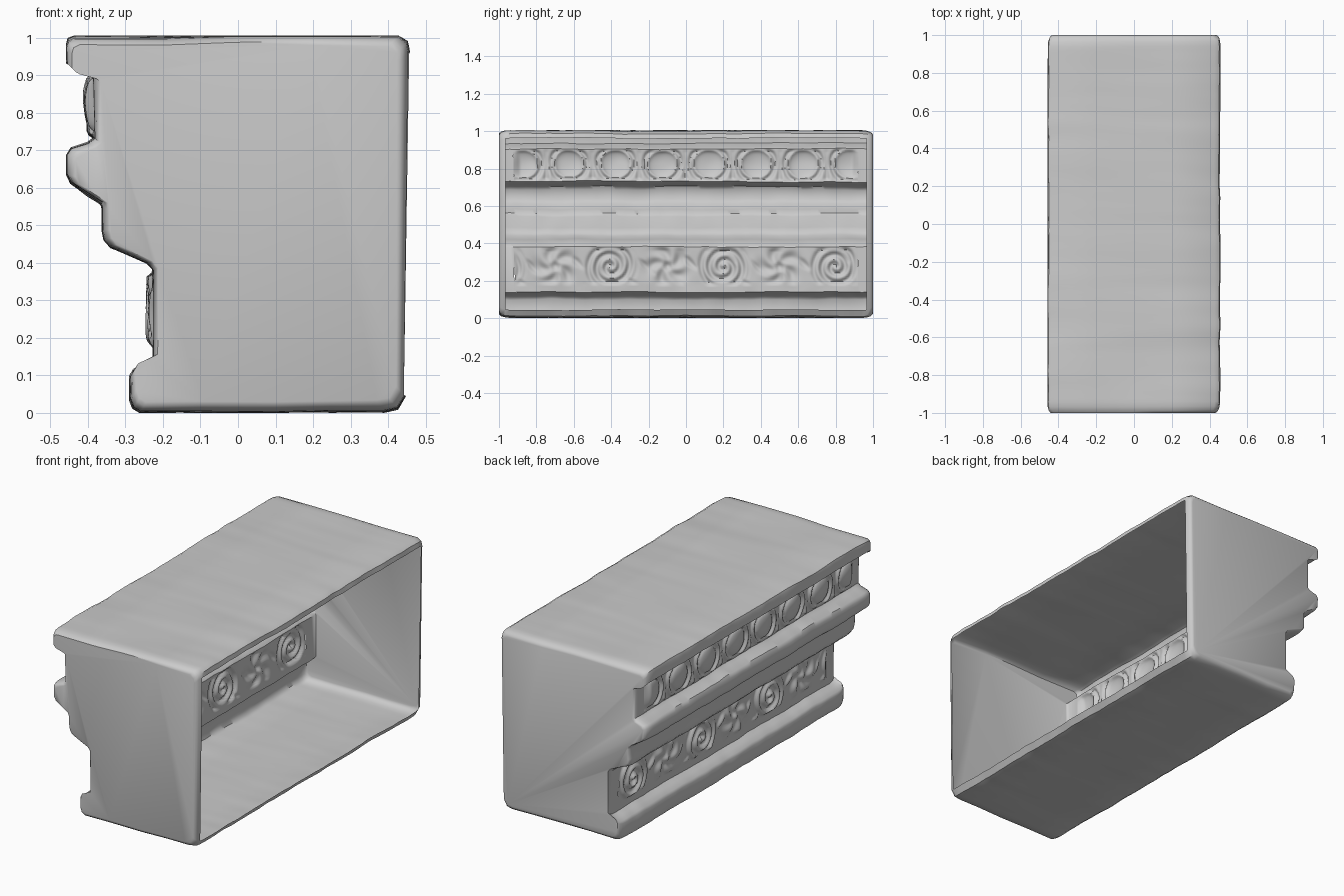
import bpy, math
from mathutils import Vector, noise

if "Cube" in bpy.data.objects:
    bpy.data.objects.remove(bpy.data.objects["Cube"])

# Moulding section (x, z): rear rim, top, down the carved face, underside, rear rim
PROFILE = [(.456, .962), (.45, .987), (.425, 1.003), (.2, 1.003), (0, 1.003), (-.2, 1.003),
           (-.435, 1.003), (-.452, .995), (-.457, .98), (-.457, .935), (-.445, .928), (-.40, .915),
           (-.387, .905), (-.384, .73), (-.40, .717), (-.445, .703), (-.457, .685),
           (-.457, .635), (-.445, .613), (-.40, .582), (-.365, .56), (-.36, .545),
           (-.36, .485), (-.355, .46), (-.34, .442), (-.29, .42), (-.24, .398),
           (-.224, .38), (-.226, .14), (-.25, .127), (-.28, .112), (-.288, .098),
           (-.288, .035), (-.28, .014), (-.262, .003), (-.1, .002), (.1, .002), (.25, .002),
           (.39, .004), (.425, .012), (.445, .045)]
UPPER, LOWER = 12, 27          # profile segments replaced by carved friezes
FRIEZE_END = .92


def wear(x, y, z):
    """Gentle stone wear, kept inside the overall bounds."""
    v = Vector((x, y, z))
    n = noise.noise_vector(v * 4) * .006 + noise.noise_vector(v * 12) * .003
    v += n
    return (max(-.458, min(.458, v.x)), max(-1, min(1, v.y)), max(0, min(1.006, v.z)))


def make_object(name, verts, faces, angle=40):
    mesh = bpy.data.meshes.new(name)
    mesh.from_pydata(verts, [], faces)
    obj = bpy.data.objects.new(name, mesh)
    bpy.context.collection.objects.link(obj)
    bpy.context.view_layer.objects.active = obj
    obj.select_set(True)
    bpy.ops.object.shade_smooth_by_angle(angle=math.radians(angle))
    obj.select_set(False)
    return obj


# Hollow block: sections along y, shrinking at both ends for worn rounded edges
end_steps = [(1, .945), (.996, .965), (.985, .983), (.965, .996)]
inner = [-.94 + 1.88 * i / 94 for i in range(95)]
rings = ([(-y, s) for y, s in end_steps] + [(y, 1) for y in inner]
         + [(y, s) for y, s in reversed(end_steps)])
n = len(PROFILE)
verts, faces = [], []
for y, s in rings:
    for x, z in PROFILE:
        verts.append(wear(x * s, y, .5 + (z - .5) * s))
for r in range(len(rings) - 1):
    y0, y1 = rings[r][0], rings[r + 1][0]
    carved = min(y0, y1) > -FRIEZE_END - .001 and max(y0, y1) < FRIEZE_END + .001
    near_end = min(rings[r][1], rings[r + 1][1]) < .99
    for i in range(n):
        if i == n - 1 and not near_end:
            continue                      # open rear
        if carved and i in (UPPER, LOWER):
            continue                      # frieze openings
        j = (i + 1) % n
        faces.append((r * n + i, (r + 1) * n + i, (r + 1) * n + j, r * n + j))
faces.append(tuple(range(n)))
last = (len(rings) - 1) * n
faces.append(tuple(last + i for i in reversed(range(n))))
make_object("cornice_block", verts, faces)


# Relief heights, u along the frieze in units, w from -1 (bottom) to 1 (top)
def egg_relief(u, w):
    """Row of eggs in raised surrounds with darts between."""
    d = (u + 2) % .25 - .125
    r = math.hypot(d / .078, (w - .15) / (.8 if w > .15 else .95))
    h = .024 * math.sqrt(max(0, 1 - r * r))
    h = max(h, .017 * math.exp(-((r - 1.28) / .16) ** 2))
    return max(h, .016 * max(0, 1 - (.125 - abs(d)) / .022) * (.6 - .4 * w))


def scroll_relief(u, w):
    """Large spiral scrolls alternating with curled leaf clusters."""
    k = math.floor((u + 2 + .05) / .3)
    c = k * .3 - 2 + .1
    dy, dz = u - c, w * .1
    r, t = math.hypot(dy, dz), math.atan2(dz, dy)
    hand = 1 if k % 4 < 2 else -1
    if k % 2:
        ridge = .5 + .5 * math.cos(hand * t - r / .05 * math.tau)
        fade = 1 - max(0, min(1, (r - .11) / .04))
        h = .019 * ridge * fade
    else:
        lobes = .5 + .5 * math.cos(5 * t + hand * r * 35)
        h = .017 * lobes * math.exp(-((r - .075) / .04) ** 2)
        h = max(h, .018 * math.exp(-(r / .022) ** 2))
    leaf = max(0, math.sin(u * 52 + w * 3)) * max(0, math.sin(w * 5 + u * 21))
    return max(h, .015 * leaf * min(1, abs(dy) / .1))


def frieze(name, segment, relief, margin, cols=240, rows=26):
    (xa, za), (xb, zb) = PROFILE[segment], PROFILE[segment + 1]
    verts, faces = [], []
    for c in range(cols + 1):
        y = -FRIEZE_END + 2 * FRIEZE_END * c / cols
        for r in range(rows + 1):
            t = r / rows
            w = (1 - 2 * (t - margin[0]) / (1 - sum(margin)))
            edge = min(1, max(0, (1 - abs(w)) * 7), (FRIEZE_END - abs(y)) * 30)
            p = wear(xa + (xb - xa) * t, y, za + (zb - za) * t)
            verts.append((p[0] - relief(y, w) * edge, p[1], p[2]))
    m = rows + 1
    for c in range(cols):
        for r in range(rows):
            a = c * m + r
            faces.append((a, a + m, a + m + 1, a + 1))
    return make_object(name, verts, faces, 60)


frieze("upper_egg_frieze", UPPER, egg_relief, (.02, .02))
frieze("lower_scroll_frieze", LOWER, scroll_relief, (.02, .16))
